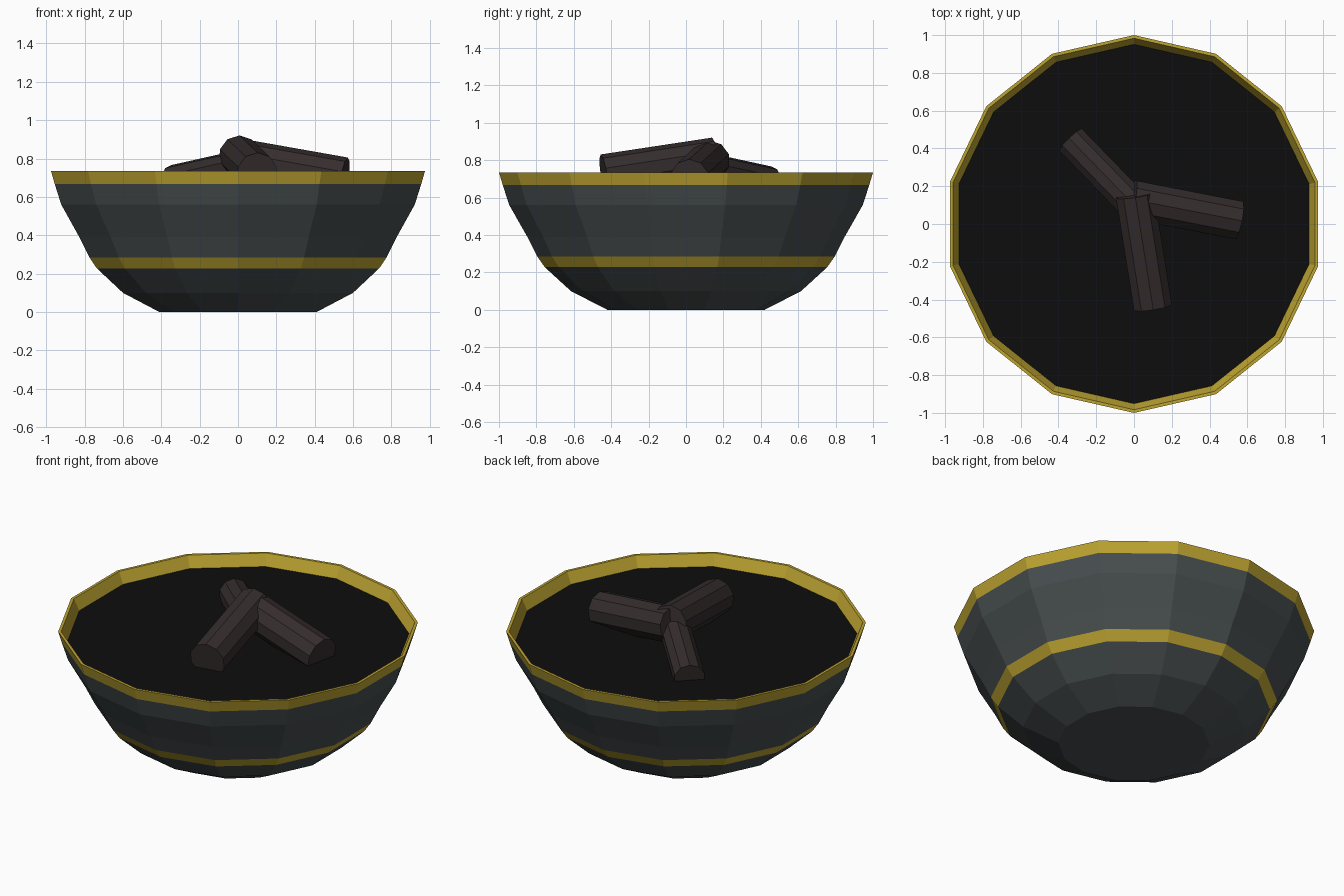
import bpy, bmesh, math
from mathutils import Vector

cube = bpy.data.objects.get("Cube")
if cube:
    bpy.data.objects.remove(cube, do_unlink=True)


def make_material(name, rgb):
    m = bpy.data.materials.new(name)
    m.use_nodes = True
    m.diffuse_color = (*rgb, 1)
    bsdf = m.node_tree.nodes["Principled BSDF"]
    bsdf.inputs["Base Color"].default_value = (*rgb, 1)
    bsdf.inputs["Roughness"].default_value = 0.8
    return m


slate = make_material("slate grey", (0.064, 0.076, 0.079))
gold = make_material("dull gold", (0.51, 0.37, 0.03))
ash_black = make_material("ash black", (0.004, 0.004, 0.004))
charred = make_material("charred wood", (0.036, 0.026, 0.027))


def add_object(name, bm, materials):
    bmesh.ops.recalc_face_normals(bm, faces=bm.faces)
    mesh = bpy.data.meshes.new(name)
    bm.to_mesh(mesh)
    bm.free()
    for m in materials:
        mesh.materials.append(m)
    obj = bpy.data.objects.new(name, mesh)
    bpy.context.collection.objects.link(obj)
    return obj


SIDES = 14


def ring(bm, radius, z):
    angles = [math.pi / 2 + math.tau * i / SIDES for i in range(SIDES)]
    return [bm.verts.new((radius * math.cos(a), radius * math.sin(a), z)) for a in angles]


# Bowl: turned profile of (radius, height, material of the row above)
profile = [(0.42, 0.0, 0), (0.615, 0.10, 0), (0.755, 0.228, 1), (0.795, 0.285, 0),
           (0.848, 0.39, 0), (0.945, 0.56, 0), (0.98, 0.668, 1), (1.0, 0.735, 1),
           (0.983, 0.735, 1), (0.948, 0.66, 0)]
bm = bmesh.new()
rings = [ring(bm, r, z) for r, z, _ in profile]
bm.faces.new(rings[0])
for (lower, upper), row in zip(zip(rings, rings[1:]), profile):
    for i in range(SIDES):
        j = (i + 1) % SIDES
        face = bm.faces.new((lower[i], lower[j], upper[j], upper[i]))
        face.material_index = row[2]
# Close the shell underneath the ash
bm.faces.new(rings[-1])
add_object("bowl", bm, [slate, gold])

# Ash bed filling the bowl
bm = bmesh.new()
bed = bm.faces.new(ring(bm, 0.951, 0.667))
bed.normal_update()
add_object("ash_bed", bm, [ash_black])


# Logs leaning on each other in the middle
def add_log(name, inner, outer, radius):
    a, b = Vector(inner), Vector(outer)
    bm = bmesh.new()
    bmesh.ops.create_cone(bm, cap_ends=True, segments=10, radius1=radius,
                          radius2=radius, depth=(b - a).length)
    obj = add_object(name, bm, [charred])
    obj.location = (a + b) / 2
    obj.rotation_euler = (b - a).to_track_quat('Z', 'Y').to_euler()


add_log("right_log", (-0.01, 0.13, 0.80), (0.555, 0.02, 0.70), 0.107)
add_log("front_log", (0.005, 0.155, 0.815), (0.10, -0.44, 0.725), 0.107)
add_log("back_log", (0.0, 0.10, 0.755), (-0.335, 0.445, 0.68), 0.088)
